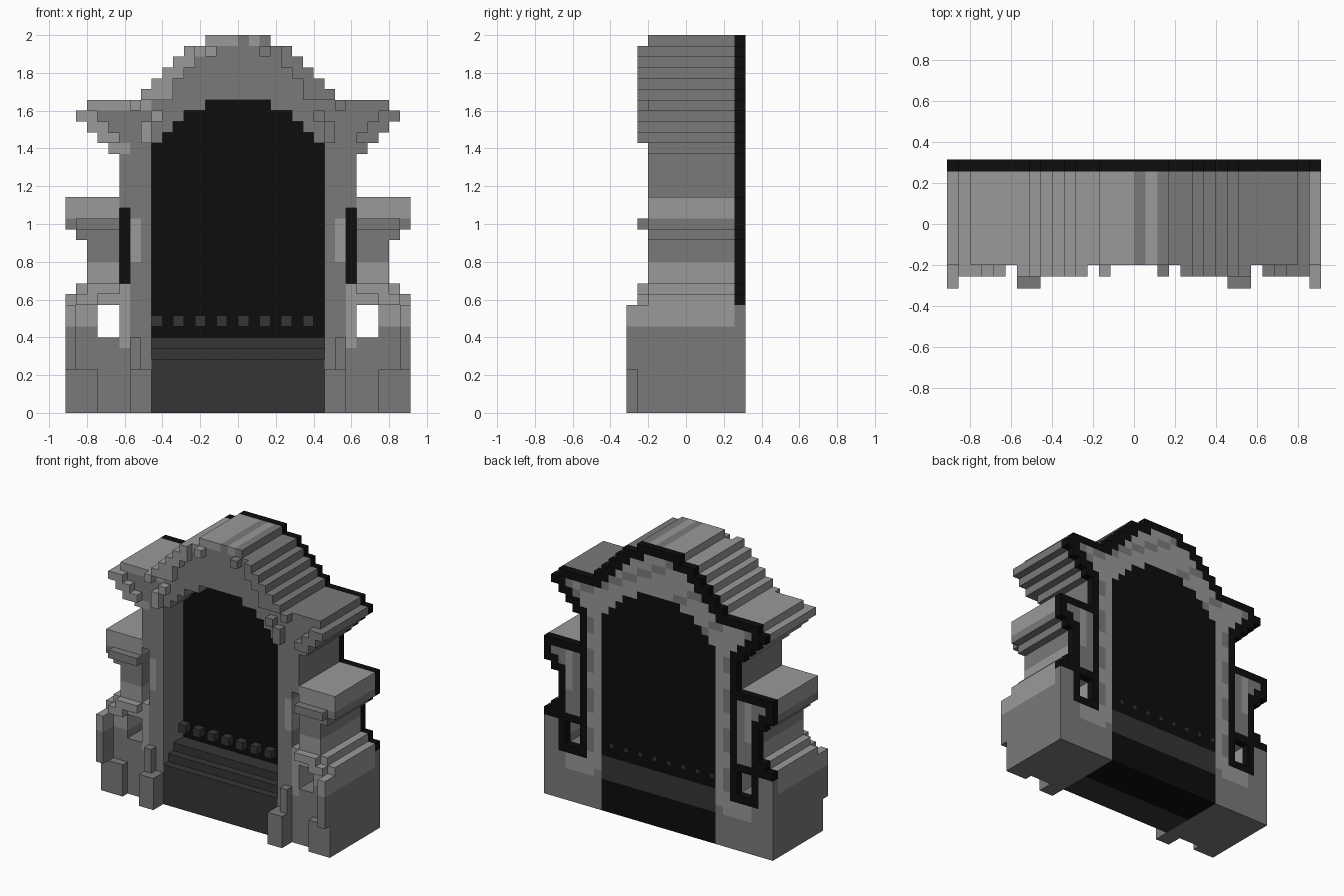
import bpy, bmesh, math
from mathutils import Matrix

if "Cube" in bpy.data.objects:
    bpy.data.objects.remove(bpy.data.objects["Cube"])

U = 2 / 35                     # one block
BACK = 10                      # index of the rearmost block layer


def material(name, v):
    m = bpy.data.materials.new(name)
    m.use_nodes = True
    m.diffuse_color = (v, v, v, 1)
    m.node_tree.nodes["Principled BSDF"].inputs["Base Color"].default_value = (v, v, v, 1)
    return m


MATS = [material("light_stone", 0.32), material("mid_stone", 0.195),
        material("dark_stone", 0.036), material("black", 0.004)]
LIGHT, MID, DARK, BLACK = range(4)

# Half widths in blocks, row by row from the ground
OUTER = ([16] * 11 + [15] + [14] * 4 + [15, 16, 16, 16] + [11] * 4
         + [12, 13, 14, 15, 14, 9, 8, 7, 6, 5, 3])
OPENING = [8] * 25 + [7, 6, 5, 3] + [0] * 6


def col(x):                    # mirrored column number
    return x if x >= 0 else -x - 1


def outside(i, r):             # not inside the silhouette
    if r < 0:
        return False
    return r > 34 or i >= OUTER[r] or (i in (11, 12) and 7 <= r <= 9)


def border(i, r):
    return any(outside(abs(i + a), r + b) for a in (-1, 0, 1) for b in (-1, 0, 1))


def stone_colour(x, k, r):
    i = col(x)
    edge = border(i, r)
    if k == BACK:
        if edge and (r >= 10 or (r >= 6 and i < 14)):
            return BLACK
        if i == 10 and 6 <= r <= 18:
            return BLACK
        if r >= 24 and i <= 11:
            return MID if (x + 2 * r) % 9 < 2 else LIGHT
        if r >= 5 and (i == 8 or (i == 9 and r % 5 < 2)):
            return LIGHT
        if i >= 11 and 14 <= r <= 18:
            return LIGHT if i == 12 else MID
        return LIGHT if r in (4, 5) and i in (9, 10, 11, 12) else MID
    if r >= 24:                # crown: weathered on one side
        if x < 0 and (edge or k == 1):
            return LIGHT
        return LIGHT if x == 1 and r == 34 else MID
    if i >= 11 and (r in (18, 19) or 10 <= r <= 13):
        return LIGHT
    if i >= 13 and r in (8, 9):
        return LIGHT
    if i == 10 and 6 <= r <= 11:
        return LIGHT
    return LIGHT if i == 9 and 14 <= r <= 17 else MID


# ---- Fill blocks: parts[name][(x, layer, row)] = colour
parts = {}


def put(name, x, k, r, colour=None):
    parts.setdefault(name, {})[(x, k, r)] = stone_colour(x, k, r) if colour is None else colour


def mirrored(name, cols, layers, rows):
    for i in cols:
        for k in layers:
            for r in rows:
                for x in (i, -i - 1):
                    put(name, x, k, r)


# Stone frame: plinths, pillars, side wings and arch
for r in range(35):
    for x in range(-OUTER[r], OUTER[r]):
        i = col(x)
        if i < OPENING[r] or outside(i, r):
            continue
        name = ("arch" if r >= 24 else "pillars" if i < 11 else
                "plinths" if r < 10 else "side_wings")
        for k in range(2, BACK + 1):
            if i == 10 and 12 <= r <= 18 and k < BACK:
                continue       # narrow slit, closed at the back
            put(name, x, k, r)

# Projecting blocks on the front
mirrored("plinth_blocks", range(13, 16), [1], range(4))
mirrored("pillar_feet", range(8, 10), [0, 1], range(4))
mirrored("pillar_feet", [9], [1], range(4, 7))
mirrored("corner_posts", [15], [0, 1], range(4, 10))
mirrored("wing_steps", range(13, 15), [1], [10])
mirrored("wing_steps", range(11, 14), [1], [11])
mirrored("ledge_trim", range(11, 15), [1], [17])
for r in range(25, 34):
    for i in range(4, 15):
        if border(i, r) and not outside(i, r) and i != 10 and r != 28:
            mirrored("crown_trim", [i], [1], [r])
mirrored("crown_trim", [2], [1], [33])
for i, r in ((8, 25), (8, 26), (7, 27), (9, 28), (6, 29)):
    mirrored("crown_trim", [i], [1], [r])

# Black door panel, steps and studs
for r in range(7, 29):
    for x in range(-OPENING[r], OPENING[r]):
        for k in range(6, BACK + 1):
            put("door_panel", x, k, r, BLACK)
for x in range(-8, 8):
    for r in range(7):
        for k in range(max(2, r - 2), BACK + 1):
            put("steps", x, k, r, BLACK if k >= 6 and r < 4 else DARK)
for x in range(-8, 8, 2):
    put("door_studs", x, 5, 8, DARK)

# ---- Turn blocks into shells, skipping faces shared between blocks
filled = set().union(*parts.values())
SIDES = [(1, 0, 0), (-1, 0, 0), (0, 1, 0), (0, -1, 0), (0, 0, 1), (0, 0, -1)]


def link(bm, name):
    me = bpy.data.meshes.new(name)
    bm.to_mesh(me)
    bm.free()
    for m in MATS:
        me.materials.append(m)
    bpy.context.collection.objects.link(bpy.data.objects.new(name, me))


for name, cells in parts.items():
    bm = bmesh.new()
    verts = {}

    def corner(p):
        if p not in verts:
            verts[p] = bm.verts.new((p[0] * U, (p[1] - 5.5) * U, p[2] * U))
        return verts[p]

    for c, colour in cells.items():
        for d in SIDES:
            if tuple(a + b for a, b in zip(c, d)) in filled:
                continue
            axis = [abs(v) for v in d].index(1)
            u, v = (axis + 1) % 3, (axis + 2) % 3
            ring = []
            for a, b in ((0, 0), (1, 0), (1, 1), (0, 1)):
                p = list(c)
                p[axis] += d[axis] > 0
                p[u] += a
                p[v] += b
                ring.append(corner(tuple(p)))
            if d[axis] < 0:
                ring.reverse()
            bm.faces.new(ring).material_index = colour
    bmesh.ops.dissolve_limit(bm, angle_limit=math.radians(1), verts=bm.verts[:],
                             edges=bm.edges[:], delimit={'MATERIAL'})
    link(bm, name)

# Small stud ends on the back of the door
bm = bmesh.new()
for x in range(-8, 8, 2):
    at = Matrix.Translation(((x + 0.5) * U, 5.5 * U, 8.5 * U)) @ Matrix.Rotation(math.pi / 2, 4, 'X')
    bmesh.ops.create_cone(bm, cap_ends=True, segments=8, radius1=0.016, radius2=0.016,
                          depth=0.004, matrix=at)
for f in bm.faces:
    f.material_index = DARK
link(bm, "stud_ends")
